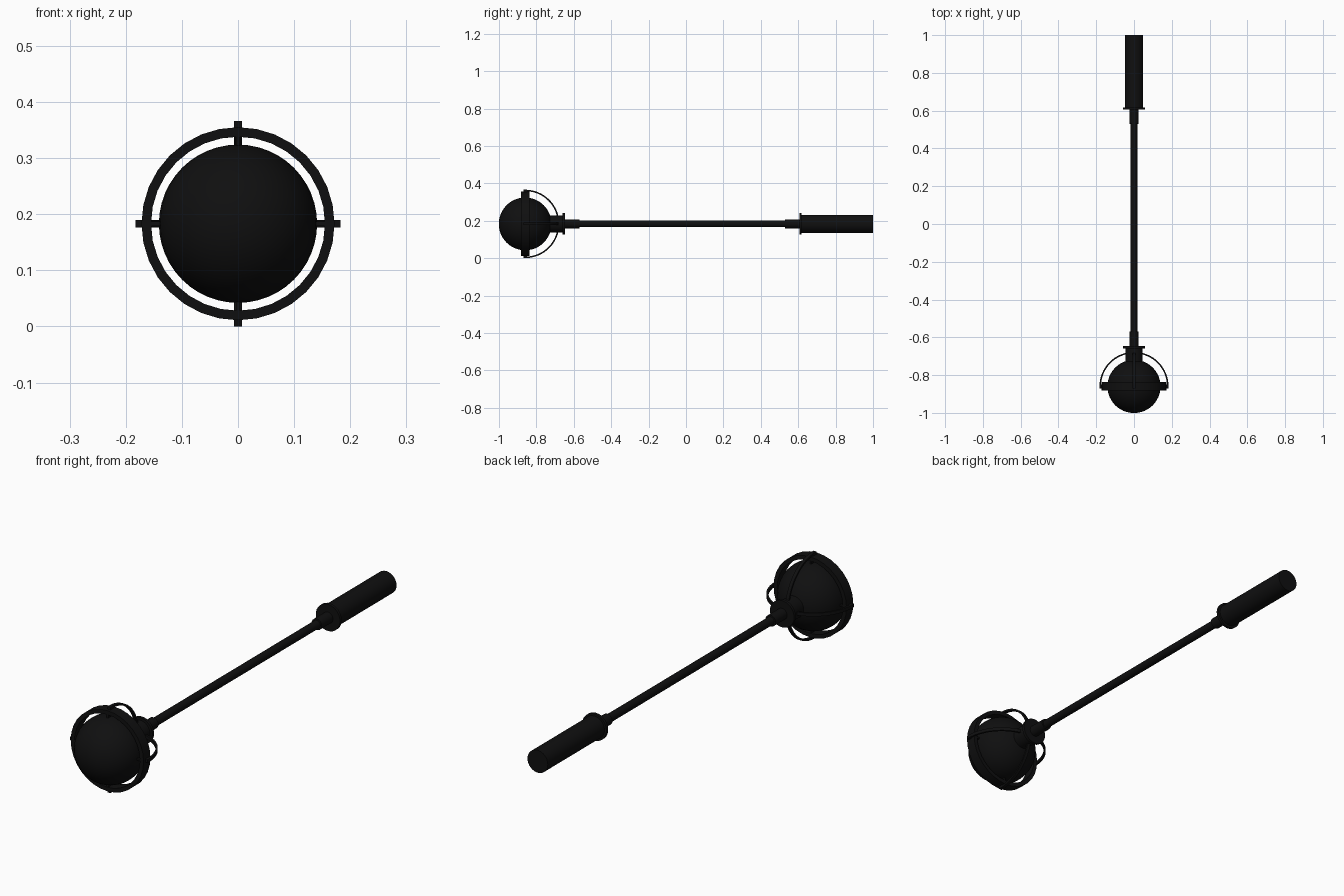
import bpy, math
from mathutils import Matrix, Vector

cube = bpy.data.objects.get("Cube")
if cube:
    bpy.data.objects.remove(cube)

AXIS_Z = 0.183
HEAD = Vector((0, -0.86, AXIS_Z))
SIDES = 32

black = bpy.data.materials.new("matte_black")
black.use_nodes = True
colour = (0.0048, 0.0048, 0.005, 1)
black.diffuse_color = colour
black.node_tree.nodes["Principled BSDF"].inputs["Base Color"].default_value = colour


def make(name, verts, faces):
    mesh = bpy.data.meshes.new(name)
    mesh.from_pydata(verts, [], faces)
    mesh.materials.append(black)
    ob = bpy.data.objects.new(name, mesh)
    bpy.context.collection.objects.link(ob)
    return ob


def smooth(ob):
    bpy.ops.object.select_all(action='DESELECT')
    ob.select_set(True)
    bpy.context.view_layer.objects.active = ob
    bpy.ops.object.shade_smooth_by_angle(angle=math.radians(35))


def lathe(name, profile, closed=False):
    """Spin (radius, y) points around the long axis."""
    n = len(profile)
    verts, faces = [], []
    for i in range(SIDES):
        a = math.tau * i / SIDES
        verts += [(r * math.sin(a), y, AXIS_Z + r * math.cos(a)) for r, y in profile]
    for i in range(SIDES):
        j = (i + 1) % SIDES
        for k in range(n if closed else n - 1):
            m = (k + 1) % n
            faces.append((i * n + k, j * n + k, j * n + m, i * n + m))
    if not closed:
        faces.append([i * n for i in reversed(range(SIDES))])
        faces.append([i * n + n - 1 for i in range(SIDES)])
    smooth(make(name, verts, faces))


def rod(name, radius, y0, y1):
    lathe(name, [(radius, y0), (radius, y1)])


def strap(name, roll):
    """Thin half hoop behind the head, turned about the long axis."""
    steps, half = 32, 0.007
    turn = Matrix.Rotation(roll, 3, 'Y')
    verts, faces = [], []
    for i in range(steps + 1):
        a = math.pi * i / steps
        for r, w in ((0.175, -half), (0.183, -half), (0.183, half), (0.175, half)):
            p = Vector((r * math.cos(a), r * math.sin(a), w))
            verts.append(HEAD + turn @ p)
    for i in range(steps):
        for k in range(4):
            m = (k + 1) % 4
            faces.append((i * 4 + k, i * 4 + m, i * 4 + 4 + m, i * 4 + 4 + k))
    faces += [(3, 2, 1, 0), [steps * 4 + k for k in range(4)]]
    smooth(make(name, verts, faces))


# Round head
bpy.ops.mesh.primitive_uv_sphere_add(segments=SIDES, ring_count=24, radius=0.141, location=HEAD)
ball = bpy.context.object
ball.name = "head_ball"
ball.data.materials.append(black)
smooth(ball)

# Band around the head
lathe("head_band", [(0.155, -0.882), (0.172, -0.882), (0.172, -0.836), (0.155, -0.836)], closed=True)

# Spokes and outer lugs joining the ball, the band and the straps
for i, side in enumerate(("left", "bottom", "right", "top")):
    turn = Matrix.Rotation(i * math.pi / 2, 4, 'Y')
    for part, r0, r1, wide, deep in (("spoke", 0.13, 0.16, 0.008, 0.04),
                                     ("lug", 0.165, 0.183, 0.014, 0.02)):
        place = Matrix.Translation(HEAD) @ turn @ Matrix.Translation(((r0 + r1) / 2, 0, 0))
        bpy.ops.mesh.primitive_cube_add(size=1)
        ob = bpy.context.object
        ob.name = side + "_" + part
        ob.data.transform(place @ Matrix.Diagonal((r1 - r0, deep, wide, 1)))
        ob.data.materials.append(black)

# Crossed straps behind the head
strap("level_strap", 0)
strap("upright_strap", math.pi / 2)

# Neck, shaft and grip along one axis
rod("neck_collar", 0.046, -0.74, -0.65)
rod("neck_flange", 0.057, -0.659, -0.647)
rod("front_ferrule", 0.024, -0.65, -0.57)
rod("shaft", 0.0175, -0.6, 0.56)
rod("rear_ferrule", 0.024, 0.53, 0.61)
rod("grip_flange", 0.057, 0.606, 0.618)
rod("grip", 0.048, 0.612, 1.0)
